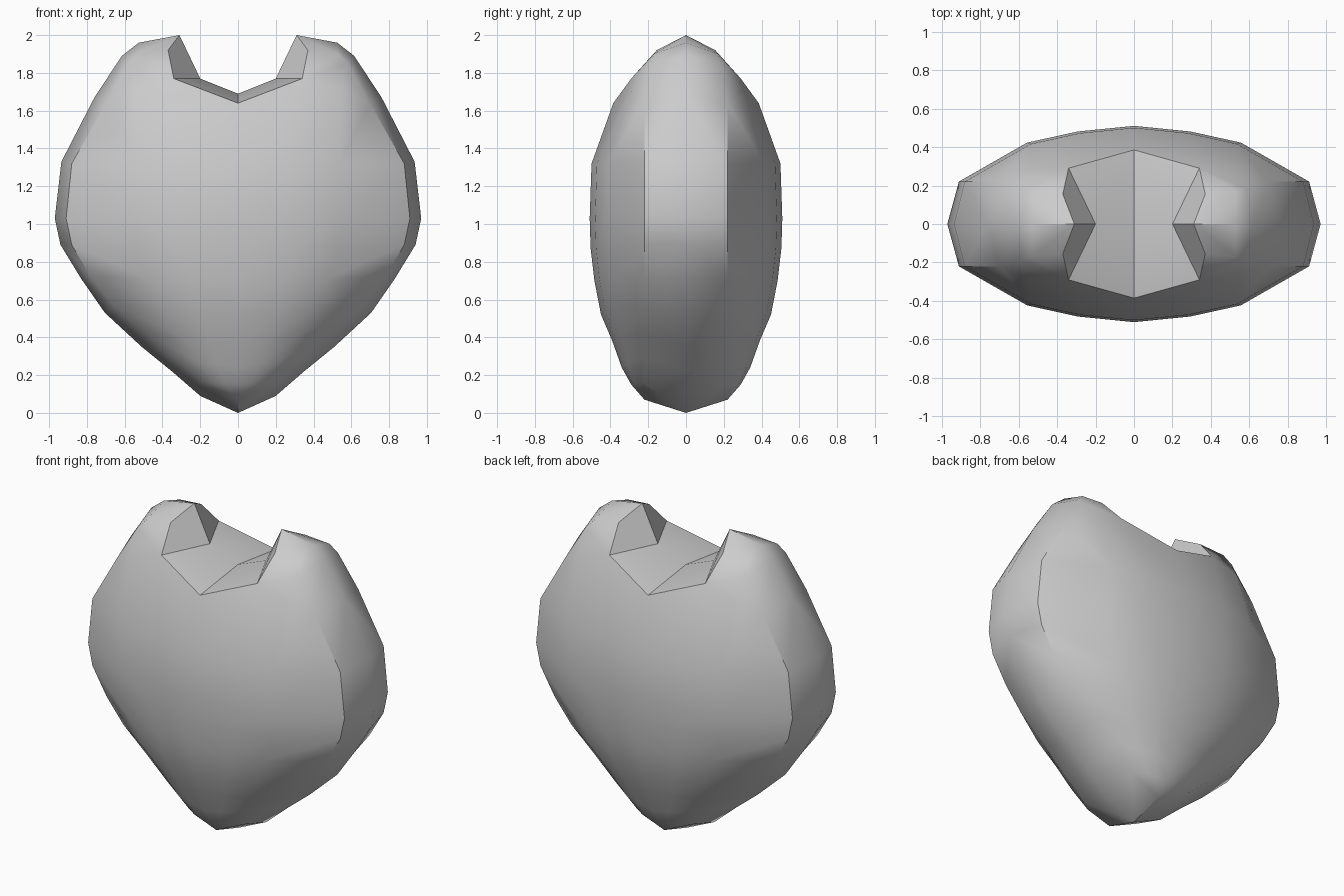
import bpy, bmesh, math

if "Cube" in bpy.data.objects:
    bpy.data.objects.remove(bpy.data.objects["Cube"])

# Outline rows from bottom to top: outer edge (x, z), rim crease (x, z), centre line (y, z)
rows = [
    ((0.20, 0.09), (0.20, 0.16), (0.29, 0.15)),
    ((0.35, 0.22), (0.35, 0.29), (0.34, 0.24)),
    ((0.51, 0.35), (0.49, 0.42), (0.39, 0.38)),
    ((0.705, 0.53), (0.66, 0.57), (0.45, 0.52)),
    ((0.83, 0.71), (0.78, 0.72), (0.485, 0.70)),
    ((0.94, 0.89), (0.88, 0.89), (0.505, 0.87)),
    ((0.97, 1.03), (0.91, 1.03), (0.51, 1.03)),
    ((0.935, 1.33), (0.88, 1.32), (0.50, 1.32)),
]
RIM_Y = 0.22
COLUMNS = [(0, 1), (0.32, 0.90), (0.61, 0.70), (1, 0)]   # x share, bulge share


def quarter():
    """Faces of one quarter (x >= 0, y >= 0), as lists of points."""
    faces = []
    grid, outer = [], []
    for (ox, oz), (rx, rz), (cy, cz) in rows:
        grid.append([(rx * t, RIM_Y + (cy - RIM_Y) * f, cz + (rz - cz) * t)
                     for t, f in COLUMNS])
        outer.append((ox, 0, oz))

    # Bottom tip
    tip, tip_rim = (0, 0, 0), (0, RIM_Y, 0.07)
    for j in range(3):
        faces.append([tip_rim, grid[0][j], grid[0][j + 1]])
    faces.append([tip, tip_rim, grid[0][3], outer[0]])

    # Shoulder row, lobe and notch points
    k0, k1, k2 = (0, 0.385, 1.64), (0.34, 0.29, 1.77), (0.37, 0.155, 1.92)
    c, r1 = (0.54, 0.285, 1.71), (0.70, RIM_Y, 1.635)
    r2, r3 = (0.58, 0.185, 1.85), (0.53, 0.17, 1.90)
    o1, o2, o3, o4 = (0.76, 0, 1.67), (0.615, 0, 1.89), (0.525, 0, 1.96), (0.31, 0, 2.0)
    n0, n1 = (0, 0, 1.69), (0.20, 0, 1.77)
    grid.append([k0, k1, c, r1])
    outer.append(o1)

    # Domed face and side band
    for i in range(len(grid) - 1):
        a, b = grid[i], grid[i + 1]
        for j in range(3):
            faces.append([a[j], a[j + 1], b[j + 1], b[j]])
        faces.append([a[3], outer[i], outer[i + 1], b[3]])

    # Lobe top and notch
    faces += [[k1, c, r2, r3], [k1, r3, k2], [c, r1, r2],
              [r1, o1, o2, r2], [r2, o2, o3, r3], [r3, o3, o4, k2],
              [k0, k1, n1, n0], [k1, k2, o4, n1]]
    return faces


# Mirror the quarter into all four quadrants and weld
bm = bmesh.new()
for sx in (1, -1):
    for sy in (1, -1):
        for pts in quarter():
            bm.faces.new([bm.verts.new((x * sx, y * sy, z)) for x, y, z in pts])
bmesh.ops.remove_doubles(bm, verts=bm.verts[:], dist=0.0005)
bmesh.ops.recalc_face_normals(bm, faces=bm.faces[:])

mesh = bpy.data.meshes.new("heart")
bm.to_mesh(mesh)
bm.free()
heart = bpy.data.objects.new("heart", mesh)
bpy.context.collection.objects.link(heart)
bpy.context.view_layer.objects.active = heart
heart.select_set(True)
bpy.ops.object.shade_smooth_by_angle(angle=math.radians(38))
